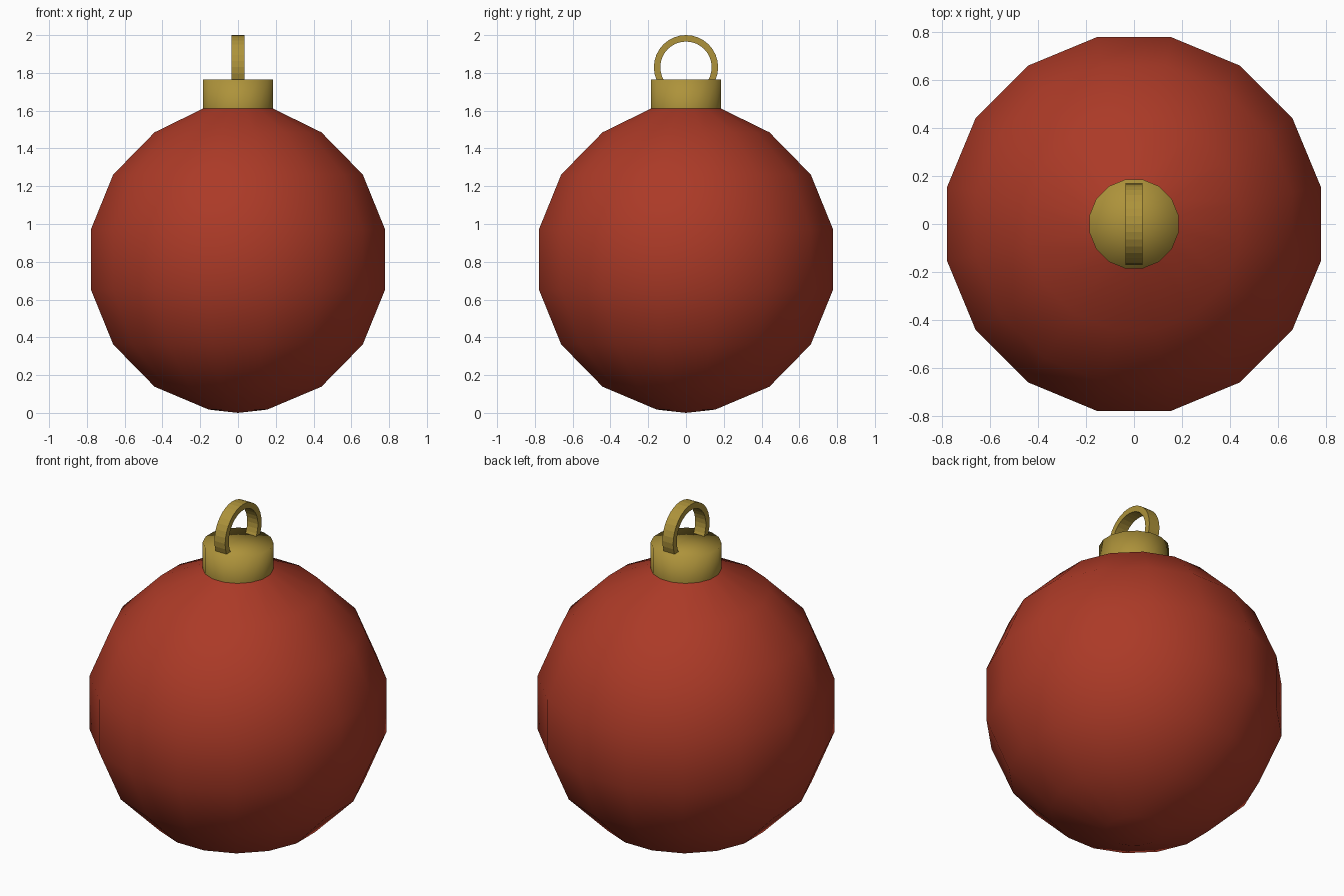
import bpy, bmesh, math

if "Cube" in bpy.data.objects:
    bpy.data.objects.remove(bpy.data.objects["Cube"])

SIDES = 16
HALF = math.pi / SIDES  # half a side, so flat sides face the axes


def material(name, rgb):
    m = bpy.data.materials.new(name)
    m.diffuse_color = (*rgb, 1.0)
    m.use_nodes = True
    m.node_tree.nodes["Principled BSDF"].inputs["Base Color"].default_value = m.diffuse_color
    return m


def finish(name, bm, mat, smooth):
    bmesh.ops.recalc_face_normals(bm, faces=bm.faces)
    for f in bm.faces:
        f.smooth = smooth
    me = bpy.data.meshes.new(name)
    bm.to_mesh(me)
    bm.free()
    me.materials.append(mat)
    ob = bpy.data.objects.new(name, me)
    bpy.context.collection.objects.link(ob)
    return ob


def lathe(name, profile, mat):
    """Turn (radius, z) points around z; radius 0 makes a single pole point."""
    bm = bmesh.new()
    rings = []
    for r, z in profile:
        if r == 0:
            rings.append([bm.verts.new((0, 0, z))] * SIDES)
        else:
            angles = [HALF + 2 * HALF * i for i in range(SIDES)]
            rings.append([bm.verts.new((r * math.cos(a), r * math.sin(a), z))
                          for a in angles])
    for low, high in zip(rings, rings[1:]):
        for i in range(SIDES):
            j = (i + 1) % SIDES
            corners = dict.fromkeys((low[i], low[j], high[j], high[i]))
            bm.faces.new(list(corners))
    return finish(name, bm, mat, True)


red = material("ornament red", (0.41, 0.042, 0.020))
gold = material("aged gold", (0.42, 0.29, 0.043))

# Ball: rings at even angles, bottom pole, top ring widened to meet the cap
R, CZ = 0.81, 0.812
CAP_R, CAP_LOW, CAP_TOP = 0.189, 1.611, 1.765
ball_profile = [(0, 0.0)]
for k in range(7):
    a = HALF * (2 * k - 7)
    ball_profile.append((R * math.cos(a), CZ + R * math.sin(a)))
ball_profile.append((CAP_R, CAP_LOW))
lathe("ball", ball_profile, red)

# Cap: short cylinder with a closed top
lathe("cap", [(CAP_R, CAP_LOW), (CAP_R, CAP_TOP), (0, CAP_TOP)], gold)

# Hanging ring: flat band standing in the y-z plane, sunk into the cap
N, OUTER, INNER, W, RZ = 32, 0.17, 0.136, 0.035, 1.83
bm = bmesh.new()
loops = []
for i in range(N):
    a = 2 * math.pi * i / N
    loops.append([bm.verts.new((x, r * math.cos(a), RZ + r * math.sin(a)))
                  for x, r in ((-W, OUTER), (W, OUTER), (W, INNER), (-W, INNER))])
for i in range(N):
    p, q = loops[i], loops[(i + 1) % N]
    for k in range(4):
        m = (k + 1) % 4
        bm.faces.new((p[k], p[m], q[m], q[k]))
finish("hanging_ring", bm, gold, False)
